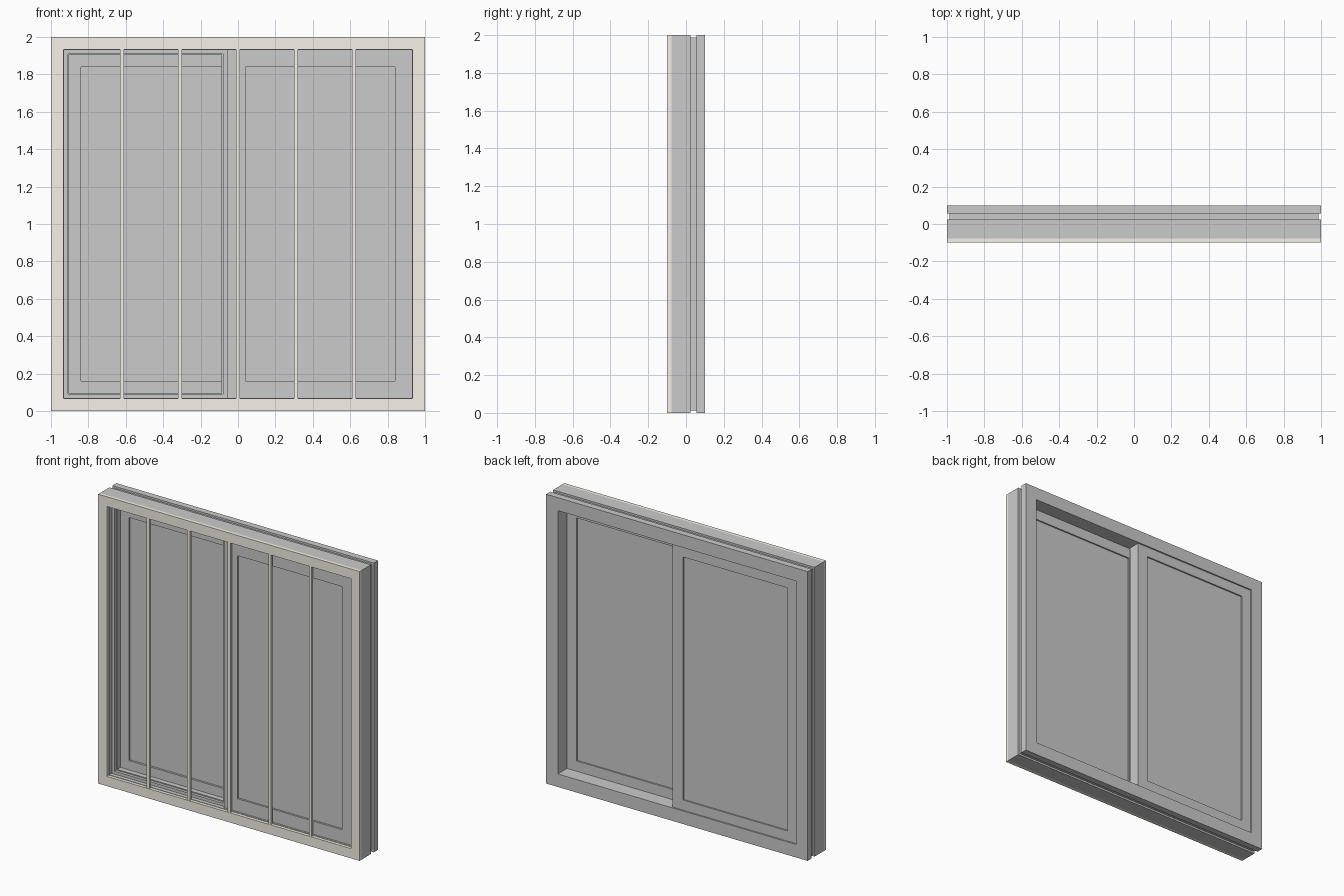
import bpy, bmesh

if "Cube" in bpy.data.objects:
    bpy.data.objects.remove(bpy.data.objects["Cube"])

beige = bpy.data.materials.new("beige")
beige.diffuse_color = (0.93, 0.89, 0.80, 1)
beige.use_nodes = True
beige.node_tree.nodes["Principled BSDF"].inputs["Base Color"].default_value = beige.diffuse_color


def finish(name, bm, mat=None):
    bmesh.ops.recalc_face_normals(bm, faces=bm.faces[:])
    mesh = bpy.data.meshes.new(name)
    bm.to_mesh(mesh)
    bm.free()
    obj = bpy.data.objects.new(name, mesh)
    bpy.context.collection.objects.link(obj)
    if mat:
        mesh.materials.append(mat)
    return obj


def box(name, x, y, z, mat=None):
    """Box from (min, max) pairs."""
    bm = bmesh.new()
    bmesh.ops.create_cube(bm, size=1)
    for v in bm.verts:
        v.co = [r[0] if c < 0 else r[1] for c, r in zip(v.co, (x, y, z))]
    return finish(name, bm, mat)


def ring(name, x, z, profile, mat=None):
    """Mitred rectangular frame; profile is a closed list of (inset, y)."""
    bm = bmesh.new()
    corners = [(x[0], z[0], 1, 1), (x[1], z[0], -1, 1),
               (x[1], z[1], -1, -1), (x[0], z[1], 1, -1)]
    loops = [[bm.verts.new((cx + sx * d, y, cz + sz * d)) for d, y in profile]
             for cx, cz, sx, sz in corners]
    n = len(profile)
    for i in range(4):
        a, b = loops[i], loops[(i + 1) % 4]
        for j in range(n):
            k = (j + 1) % n
            bm.faces.new((a[j], a[k], b[k], b[j]))
    return finish(name, bm, mat)


def flat(width, y0, y1):
    return [(0, y0), (0, y1), (width, y1), (width, y0)]


# Outer frame with a groove round the outside and a stop lip inside
ring("outer_frame", (-1, 1), (0, 2),
     [(0, -0.078), (0, 0.023), (0.013, 0.023), (0.013, 0.055), (0, 0.055), (0, 0.1),
      (0.09, 0.1), (0.09, 0.0), (0.07, 0.0), (0.07, -0.078)])

# Beige front trim and vertical bars
ring("front_trim", (-1, 1), (0, 2), flat(0.067, -0.1, -0.078), beige)
for i in range(-2, 3):
    c = i * 0.31
    box(f"front_bar_{i + 3}", (c - 0.01, c + 0.01), (-0.098, -0.08), (0.067, 1.933), beige)

# Front sliding sash on the right
ring("front_sash", (-0.06, 0.93), (0.07, 1.93), flat(0.09, -0.065, -0.002))
box("front_glass", (0.04, 0.84), (-0.052, -0.012), (0.16, 1.84))
box("front_sash_inner_stile", (0.03, 0.04), (-0.065, -0.002), (0.16, 1.84))

# Stepped stop around the left opening
ring("opening_stop", (-0.93, -0.06), (0.07, 1.93),
     [(0, -0.05), (0, 0.005), (0.027, 0.005), (0.027, -0.03), (0.02, -0.03), (0.02, -0.05)])

# Rear sash on the left
ring("rear_sash", (-0.91, 0.04), (0.09, 1.91), flat(0.07, 0.008, 0.09))
box("rear_glass", (-0.84, -0.04), (0.022, 0.08), (0.16, 1.84))
box("rear_sash_inner_stile", (-0.04, -0.03), (0.008, 0.09), (0.16, 1.84))
